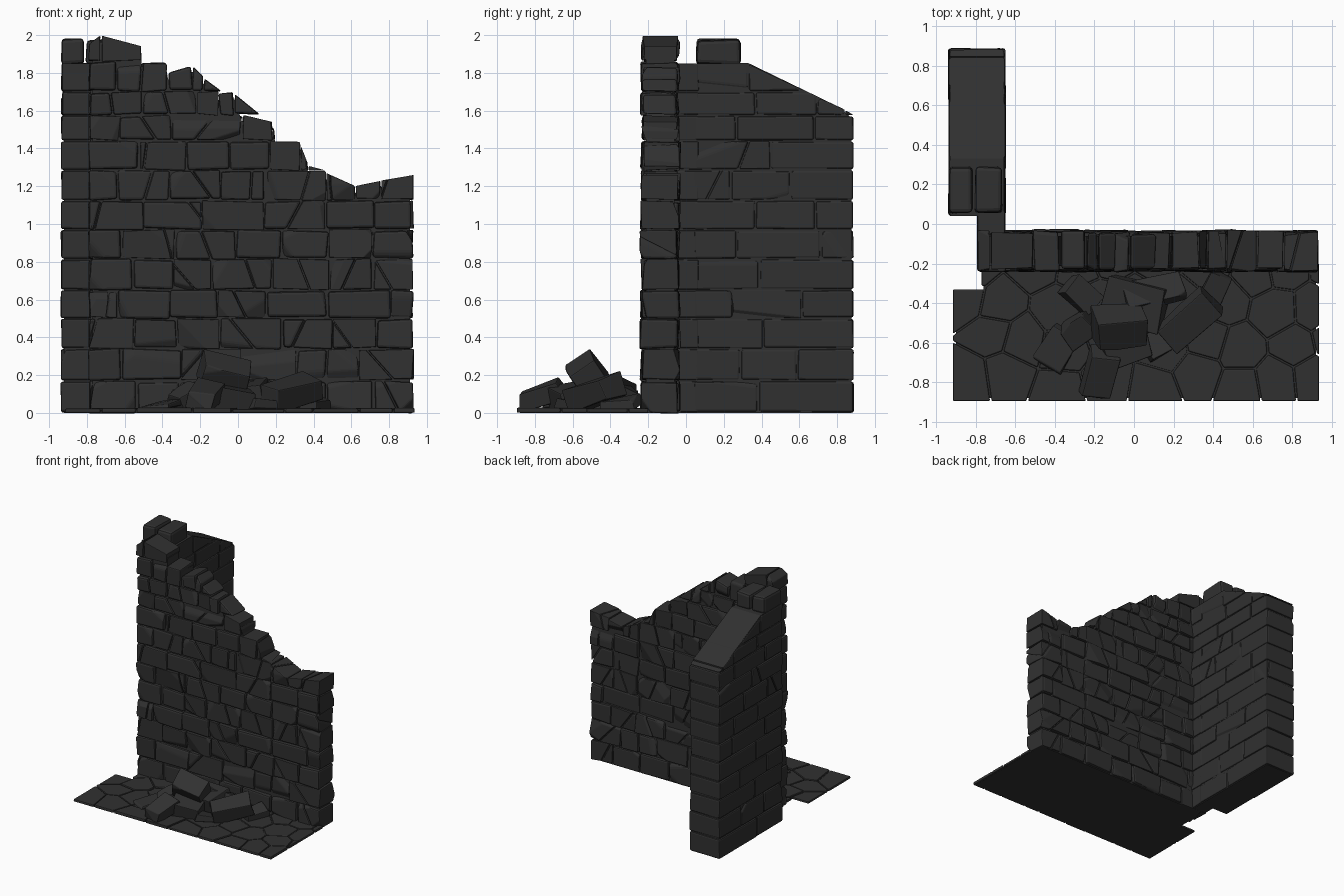
import bpy, bmesh, random
from math import radians
from mathutils import Vector, Matrix, Euler

random.seed(7)
if "Cube" in bpy.data.objects:
    bpy.data.objects.remove(bpy.data.objects["Cube"])

stone = bpy.data.materials.new("dark_stone")
stone.use_nodes = True
COLOUR = (0.03, 0.03, 0.03, 1)
stone.diffuse_color = COLOUR
stone.node_tree.nodes["Principled BSDF"].inputs["Base Color"].default_value = COLOUR


def rnd(a):
    return random.uniform(-a, a)


def finish(name, bm):
    bmesh.ops.recalc_face_normals(bm, faces=bm.faces)
    mesh = bpy.data.meshes.new(name)
    bm.to_mesh(mesh)
    bm.free()
    mesh.materials.append(stone)
    obj = bpy.data.objects.new(name, mesh)
    bpy.context.collection.objects.link(obj)
    return obj


def clip(bm, point, normal):
    """Cut away everything on the normal's side and close the cut."""
    if not bm.verts:
        return
    cut = bmesh.ops.bisect_plane(bm, geom=bm.verts[:] + bm.edges[:] + bm.faces[:],
                                 plane_co=point, plane_no=normal, clear_outer=True)
    edges = [e for e in cut["geom_cut"] if isinstance(e, bmesh.types.BMEdge)]
    if edges:
        bmesh.ops.holes_fill(bm, edges=[e for e in edges if e.is_boundary])


def box(lo, hi, jitter=0):
    bm = bmesh.new()
    bmesh.ops.create_cube(bm, size=1)
    lo, hi = Vector(lo), Vector(hi)
    for v in bm.verts:
        v.co = Vector((lo[i] if v.co[i] < 0 else hi[i]) + rnd(jitter) for i in range(3))
    return bm


def add(target, bm, bevel, matrix=None):
    """Round the edges of a stone and merge it into a part."""
    if bm.faces:
        bmesh.ops.remove_doubles(bm, verts=bm.verts, dist=0.004)
        bmesh.ops.bevel(bm, geom=bm.edges[:], offset=bevel, segments=2, profile=0.5,
                        affect='EDGES', clamp_overlap=True)
        if matrix:
            bm.transform(matrix)
        mesh = bpy.data.meshes.new("temp")
        bm.to_mesh(mesh)
        target.from_mesh(mesh)
        bpy.data.meshes.remove(mesh)
    bm.free()


def chip(bm, lo, hi, count, depth):
    """Knock random corners and edges off a stone."""
    mid = (Vector(lo) + Vector(hi)) / 2
    half = (Vector(hi) - Vector(lo)) / 2
    for _ in range(count):
        s = Vector(random.choice((-1, 1)) for _ in range(3))
        n = Vector((s.x * random.uniform(0, .7), s.y, s.z * random.uniform(.1, .9))).normalized()
        corner = mid + Vector(s[i] * half[i] for i in range(3))
        clip(bm, corner - n * random.uniform(.3, 1) * depth, n)


def height(profile, x):
    for (a, za), (b, zb) in zip(profile, profile[1:]):
        if a <= x <= b and b > a:
            return za + (zb - za) * (x - a) / (b - a)
    return profile[-1][1]


def lay_bricks(target, profile, depth, width, jitter, chips, cracks, bevel, matrix=None):
    """Lay courses of bricks between the profile's ends, trimmed to its height."""
    left, right = profile[0][0], profile[-1][0]
    for row, (z0, z1) in enumerate(zip(COURSES, COURSES[1:])):
        joints = [left]
        x = left + width * (.6 if row % 2 else 1) * random.uniform(.85, 1.15)
        while x < right - width * .45:
            joints.append(x)
            x += width * random.uniform(.75, 1.25)
        breaks = [p[0] for p in profile[1:-1] if z0 + .01 < p[1] < z1 + .02]
        joints = [j for j in joints if j == left or all(abs(j - b) > .06 for b in breaks)]
        joints = sorted(set(joints + breaks)) + [right]
        for a, b in zip(joints, joints[1:]):
            ha, hb = height(profile, a + .003), height(profile, b - .003)
            if b - a < .015 or max(ha, hb) < z0 + .02:
                continue
            lo = (a + GAP, depth[0] + rnd(jitter), z0 + GAP)
            hi = (b - GAP, depth[1] + rnd(jitter), z1 - GAP)
            cracked = random.random() < cracks and b - a > .15
            point = Vector(((a + b) / 2 + rnd(.05), 0, (z0 + z1) / 2))
            normal = Vector((1, rnd(.4), rnd(.9))).normalized()
            brick = box(lo, hi, jitter)
            chip(brick, lo, hi, random.randint(0, chips), .035)
            if min(ha, hb) < z1:
                clip(brick, (a, 0, ha), Vector((ha - hb, 0, b - a)).normalized())
            if cracked:
                other = brick.copy()
                clip(other, point + normal * .004, -normal)
                clip(brick, point - normal * .004, normal)
                add(target, other, bevel * .6, matrix)
            add(target, brick, bevel, matrix)


def prism(name, outline, depth, matrix=None):
    """Extrude an outline given in x and z along y."""
    bm = bmesh.new()
    face = bm.faces.new([bm.verts.new((x, depth[0], z)) for x, z in outline])
    out = bmesh.ops.extrude_face_region(bm, geom=[face])["geom"]
    for v in out:
        if isinstance(v, bmesh.types.BMVert):
            v.co.y = depth[1]
    if matrix:
        bm.transform(matrix)
    return finish(name, bm)


GAP = .004
COURSES = [0, .17, .34, .5, .65, .815, .97, 1.125, 1.285, 1.44, 1.575, 1.7, 1.86, 2.02]

# Broken front wall: stepped outline, mortar core and bricks
ruin = [(-.79, 1.95), (-.73, 2), (-.51, 1.94), (-.51, 1.87), (-.38, 1.86), (-.37, 1.8),
        (-.24, 1.84), (-.1, 1.69), (-.02, 1.7), (.02, 1.58), (.18, 1.54), (.2, 1.46),
        (.33, 1.43), (.37, 1.31), (.47, 1.27), (.62, 1.2), (.76, 1.23), (.93, 1.26)]
core = [(max(-.77, min(.91, x)), z - .035) for x, z in ruin]
prism("front_wall_mortar", [(-.77, 0)] + core + [(.91, 0)], (-.212, -.06))
bricks = bmesh.new()
lay_bricks(bricks, ruin, (-.233, -.04), .27, .008, 4, .45, .014)
finish("front_wall_bricks", bricks)

# Side wall: laid along x, then turned to run backwards
turn = Matrix(((0, -1, 0, 0), (1, 0, 0, 0), (0, 0, 1, 0), (0, 0, 0, 1)))
slope = [(.04, 1.85), (.33, 1.85), (.84, 1.605), (.89, 1.575)]
prism("side_wall_mortar", [(.055, 0)] + [(max(.055, min(.875, y)), z - .012) for y, z in slope]
      + [(.875, 0)], (.66, .922), turn)
bricks = bmesh.new()
lay_bricks(bricks, slope, (.652, .935), .36, .003, 1, .15, .011, turn)
finish("side_wall_bricks", bricks)
prism("sloped_coping", [(.04, 1.8), (.04, 1.85), (.33, 1.852), (.84, 1.605), (.84, 1.57), (.33, 1.8)],
      (.656, .93), turn)

# Narrow return joining the two walls
prism("return_mortar", [(-.1, 0), (-.1, 1.84), (.08, 1.84), (.08, 0)], (.66, .78), turn)
bricks = bmesh.new()
lay_bricks(bricks, [(-.08, 1.85), (.07, 1.85)], (.652, .79), .3, .002, 0, 0, .008, turn)
finish("return_bricks", bricks)

# Two loose blocks on the side wall
blocks = bmesh.new()
for x0, x1, top in ((-.935, -.812, 1.98), (-.806, -.665, 1.975)):
    add(blocks, box((x0, .055, 1.845), (x1, .29, top), .006), .02)
finish("top_blocks", blocks)

# Paved ground: irregular cells cut halfway to each neighbour
prism("ground_bed", [(-.9, 0), (-.9, .014), (.92, .014), (.92, 0)], (-.88, -.34))
prism("ground_bed_back", [(-.76, 0), (-.76, .014), (.92, .014), (.92, 0)], (-.35, -.1))
seeds = [Vector((-.86 + .225 * i + .09 * (j % 2) + rnd(.06), -.8 + .2 * j + rnd(.05), 0))
         for i in range(9) for j in range(4)]
paving = bmesh.new()
for s in seeds:
    back = -.33 if s.x < -.72 else -.2
    if s.y > back - .02:
        back = max(back, -.2)
    cell = box((-.915, -.895, .001), (.935, back, .024 + rnd(.005)))
    for t in seeds:
        if t is not s:
            n = (t - s).normalized()
            clip(cell, (s + t) / 2 - n * .004, n)
    if s.y > -.33:
        clip(cell, (-.77, 0, 0), (-1, 0, 0))
    add(paving, cell, .007)
finish("paving_stones", paving)

# Fallen rubble: centre, size and tilt in degrees
rubble = [((-.08, -.52, .2), (.25, .17, .15), (35, 12, 8)),
          ((.28, -.48, .1), (.32, .17, .13), (12, -14, 42)),
          ((-.18, -.76, .09), (.15, .26, .1), (18, 14, -10)),
          ((-.27, -.53, .07), (.16, .14, .13), (10, -20, 35)),
          ((.1, -.34, .1), (.3, .15, .09), (-22, 8, 12)),
          ((.4, -.34, .05), (.13, .2, .06), (8, 12, -25)),
          ((-.26, -.36, .06), (.18, .13, .1), (-14, 10, -40)),
          ((-.05, -.6, .07), (.24, .2, .13), (8, 6, 20)),
          ((-.38, -.62, .04), (.16, .22, .04), (6, -8, -30)),
          ((.0, -.4, .08), (.3, .22, .14), (10, -5, -15)),
          ((.12, -.6, .04), (.16, .13, .05), (-6, 10, 30))]
stones = bmesh.new()
for centre, size, tilt in rubble:
    half = Vector(size) / 2
    rock = box(-half, half, .014)
    chip(rock, -half, half, 2, .03)
    place = Matrix.Translation(centre) @ Euler([radians(d) for d in tilt]).to_matrix().to_4x4()
    add(stones, rock, .006, place)
# Keep the buried corners from poking below the ground
for v in stones.verts:
    v.co.z = max(v.co.z, .004)
finish("rubble", stones)
